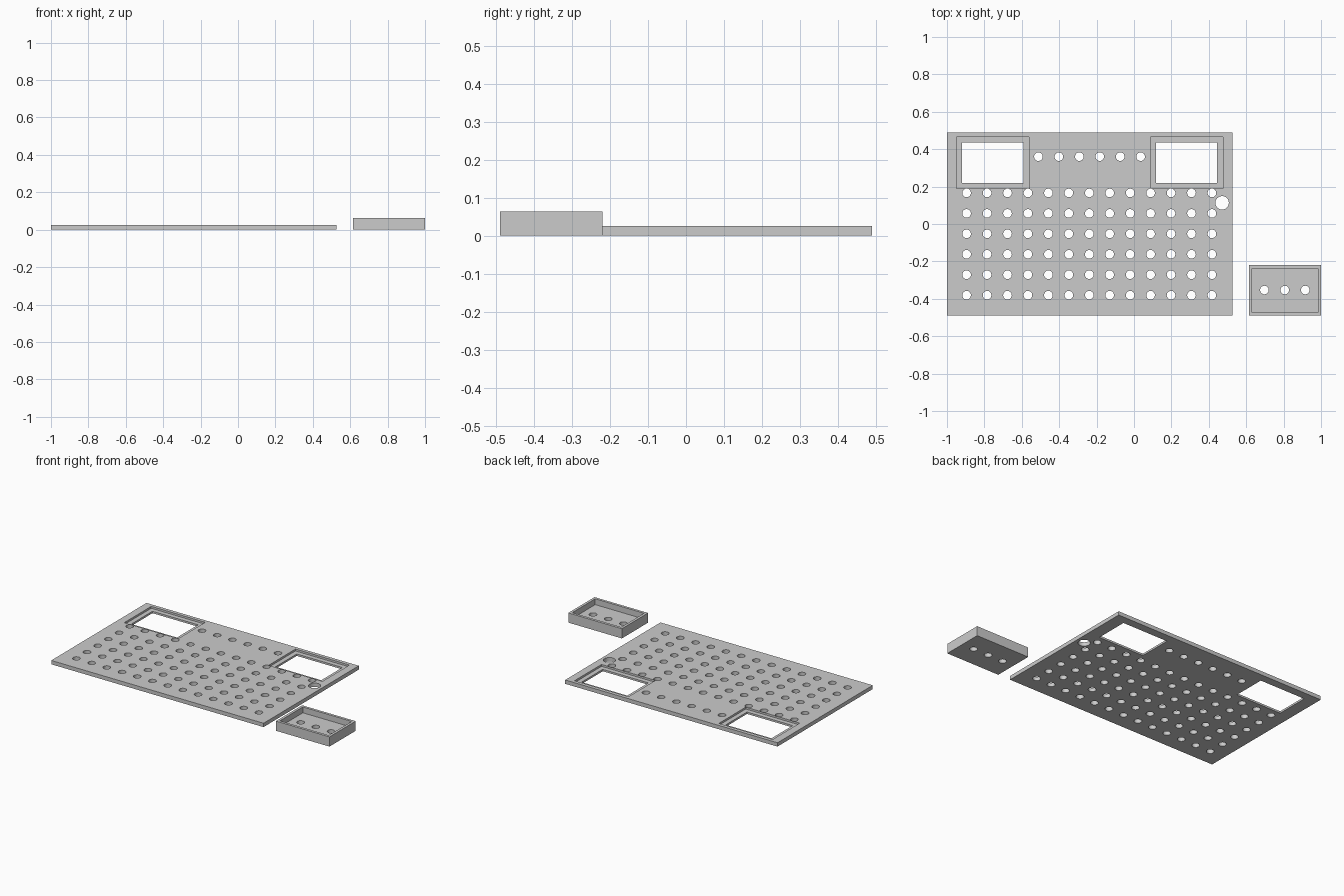
import bpy, bmesh, math
from mathutils import Matrix

if "Cube" in bpy.data.objects:
    bpy.data.objects.remove(bpy.data.objects["Cube"])

grey = bpy.data.materials.new("light grey")
grey.diffuse_color = (0.6, 0.6, 0.6, 1)
grey.use_nodes = True
grey.node_tree.nodes["Principled BSDF"].inputs["Base Color"].default_value = grey.diffuse_color

THICK = 0.025      # panel and tray floor thickness
PITCH = 0.1093     # hole spacing
HOLE_R = 0.023


def add_box(bm, x0, x1, y0, y1, z0, z1):
    m = Matrix.Translation(((x0 + x1) / 2, (y0 + y1) / 2, (z0 + z1) / 2))
    m = m @ Matrix.Diagonal((x1 - x0, y1 - y0, z1 - z0, 1))
    bmesh.ops.create_cube(bm, size=1, matrix=m)


def add_hole(bm, x, y, r):
    bmesh.ops.create_cone(bm, cap_ends=True, segments=32, radius1=r, radius2=r,
                          depth=0.2, matrix=Matrix.Translation((x, y, 0)))


def make(name, bm):
    me = bpy.data.meshes.new(name)
    bm.to_mesh(me)
    bm.free()
    ob = bpy.data.objects.new(name, me)
    bpy.context.collection.objects.link(ob)
    me.materials.append(grey)
    return ob


def cut(ob, bm):
    """Subtract the cutter shapes from the object and discard the cutter."""
    cutter = make("cutter", bm)
    cutter.hide_render = True
    mod = ob.modifiers.new("cut", 'BOOLEAN')
    mod.operation = 'DIFFERENCE'
    mod.solver = 'EXACT'
    mod.object = cutter
    bpy.context.view_layer.objects.active = ob
    bpy.ops.object.modifier_apply(modifier=mod.name)
    bpy.data.objects.remove(cutter)


def smooth(ob):
    bpy.ops.object.select_all(action='DESELECT')
    ob.select_set(True)
    bpy.context.view_layer.objects.active = ob
    bpy.ops.object.shade_smooth_by_angle(angle=math.radians(30))


# Perforated panel
bm = bmesh.new()
add_box(bm, -1, 0.526, -0.489, 0.489, 0, THICK)
panel = make("panel", bm)

# Two rectangular windows, each with a shallow recess around its top edge
windows, recesses = bmesh.new(), bmesh.new()
LIP = 0.03
for x0 in (-0.92, 0.117):
    x1, y0, y1 = x0 + 0.328, 0.219, 0.436
    add_box(windows, x0, x1, y0, y1, -0.1, 0.1)
    add_box(recesses, x0 - LIP, x1 + LIP, y0 - LIP, y1 + LIP, THICK / 2, 0.1)
cut(panel, recesses)
cut(panel, windows)

# Hole grid, short row between the windows, and one larger hole
holes = bmesh.new()
for row in range(6):
    for col in range(13):
        add_hole(holes, -0.895 + col * PITCH, 0.166 - row * PITCH, HOLE_R)
for col in range(6):
    add_hole(holes, -0.511 + col * PITCH, 0.36, HOLE_R)
add_hole(holes, 0.471, 0.113, 0.036)
cut(panel, holes)
smooth(panel)

# Open tray with three holes in its floor
bm = bmesh.new()
add_box(bm, 0.615, 1, -0.489, -0.22, 0, 0.063)
tray = make("tray", bm)
bm = bmesh.new()
add_box(bm, 0.632, 0.983, -0.472, -0.237, THICK, 0.2)
cut(tray, bm)
holes = bmesh.new()
for col in range(3):
    add_hole(holes, 0.697 + col * PITCH, -0.353, HOLE_R)
cut(tray, holes)
smooth(tray)
